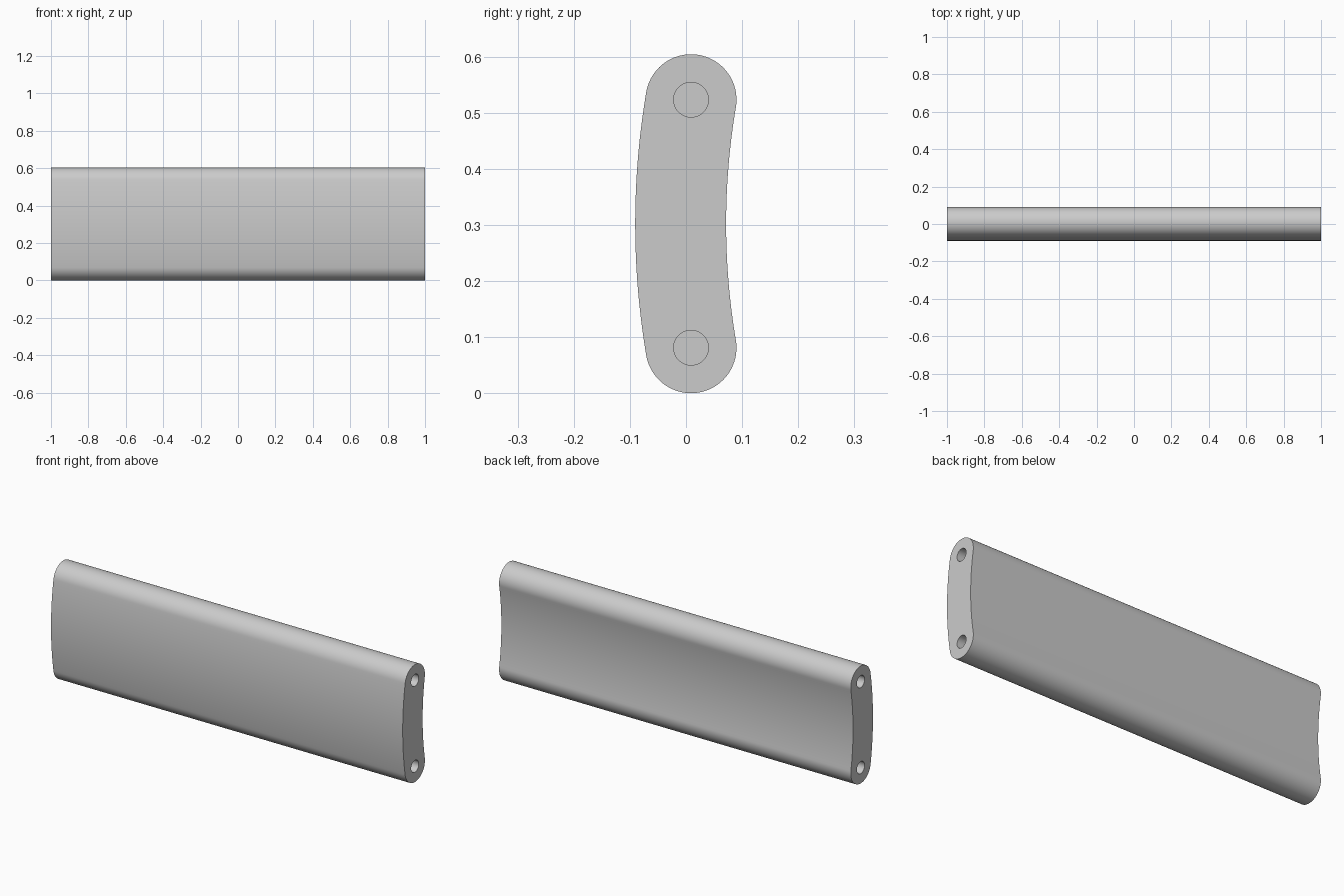
import bpy, bmesh, math
from mathutils import Matrix, Vector

cube = bpy.data.objects.get("Cube")
if cube:
    bpy.data.objects.remove(cube)

HALF_LEN = 1.0      # half the bar length along x
R_END = 0.081       # rounded edge radius
HALF_SPAN = 0.221   # hole centre to mid height
MID_Z = HALF_SPAN + R_END
Y_END = 0.009       # y of the hole centres
SAG = 0.0185        # bow of the centre line
HOLE_R = 0.031
HOLE_DEPTH = 0.2

# Centre-line arc of the bowed section
R_ARC = (HALF_SPAN ** 2 + SAG ** 2) / (2 * SAG)
TILT = math.asin(HALF_SPAN / R_ARC)
ARC_Y = Y_END - SAG + R_ARC

grey = bpy.data.materials.new("satin grey")
grey.use_nodes = True
colour = (0.6, 0.6, 0.6, 1)
grey.diffuse_color = colour
grey.node_tree.nodes["Principled BSDF"].inputs["Base Color"].default_value = colour


def arc(cy, cz, r, start, end, steps):
    """Points on an arc in the yz plane, without the last one."""
    angles = [start + (end - start) * i / steps for i in range(steps)]
    return [(cy + r * math.cos(a), cz + r * math.sin(a)) for a in angles]


def mesh_object(name, bm):
    bmesh.ops.recalc_face_normals(bm, faces=bm.faces)
    mesh = bpy.data.meshes.new(name)
    bm.to_mesh(mesh)
    bm.free()
    mesh.materials.append(grey)
    obj = bpy.data.objects.new(name, mesh)
    bpy.context.collection.objects.link(obj)
    return obj


# Bowed bar with rounded top and bottom edges
pi = math.pi
outline = (
    arc(ARC_Y, MID_Z, R_ARC + R_END, pi - TILT, pi + TILT, 32)
    + arc(Y_END, R_END, R_END, pi + TILT, 2 * pi + TILT, 40)
    + arc(ARC_Y, MID_Z, R_ARC - R_END, pi + TILT, pi - TILT, 32)
    + arc(Y_END, MID_Z + HALF_SPAN, R_END, -TILT, pi - TILT, 40)
)
bm = bmesh.new()
cap = bm.faces.new([bm.verts.new((-HALF_LEN, y, z)) for y, z in outline])
extruded = bmesh.ops.extrude_face_region(bm, geom=[cap], use_keep_orig=True)
moved = [v for v in extruded["geom"] if isinstance(v, bmesh.types.BMVert)]
bmesh.ops.translate(bm, verts=moved, vec=Vector((2 * HALF_LEN, 0, 0)))
bar = mesh_object("curved_bar", bm)

# Blind holes near the top and bottom of both ends
bm = bmesh.new()
for side in (-1, 1):
    for z in (MID_Z - HALF_SPAN, MID_Z + HALF_SPAN):
        place = Matrix.Translation((side * HALF_LEN, Y_END, z)) @ Matrix.Rotation(pi / 2, 4, "Y")
        bmesh.ops.create_cone(bm, cap_ends=True, segments=48, radius1=HOLE_R,
                              radius2=HOLE_R, depth=2 * HOLE_DEPTH, matrix=place)
cutter = mesh_object("hole_cutter", bm)
cutter.hide_render = True

cut = bar.modifiers.new("end holes", "BOOLEAN")
cut.operation = "DIFFERENCE"
cut.solver = "EXACT"
cut.object = cutter

bpy.ops.object.select_all(action="DESELECT")
bar.select_set(True)
bpy.context.view_layer.objects.active = bar
bpy.ops.object.modifier_apply(modifier=cut.name)
bpy.data.objects.remove(cutter)
bpy.ops.object.shade_smooth_by_angle(angle=math.radians(30))
